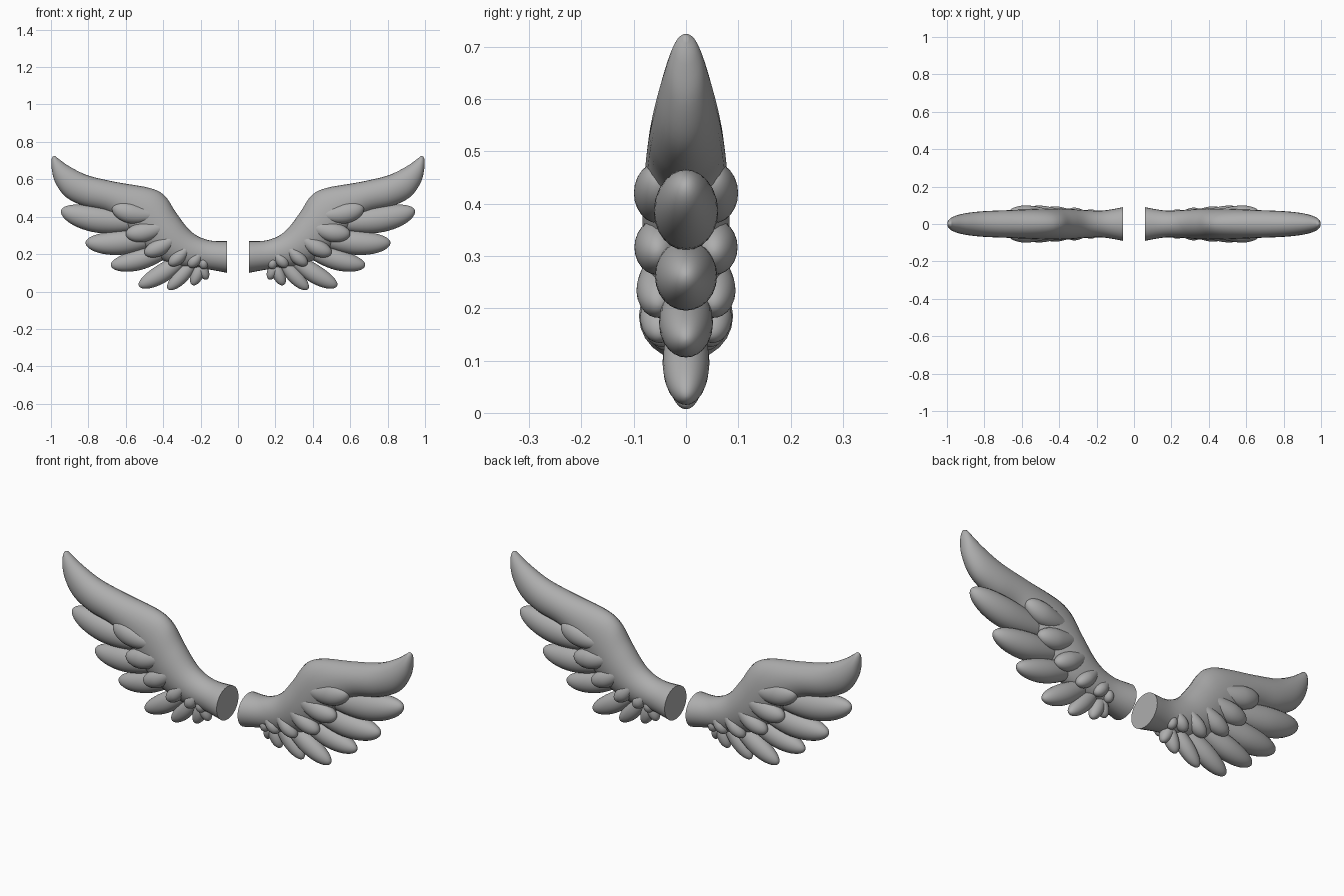
import bpy, bmesh, math
from mathutils import Vector

cube = bpy.data.objects.get("Cube")
if cube:
    bpy.data.objects.remove(cube, do_unlink=True)

grey = bpy.data.materials.new("stone grey")
grey.use_nodes = True
COLOUR = (0.42, 0.42, 0.42, 1)
grey.diffuse_color = COLOUR
grey.node_tree.nodes["Principled BSDF"].inputs["Base Color"].default_value = COLOUR
SIDES = 24


def loft(name, rings, both_faces=False):
    """Skin oval rings, each (centre, half-width vector, half thickness), and mirror."""
    bm = bmesh.new()
    loops = []
    for centre, across, thick in rings:
        loop = []
        for i in range(SIDES):
            a = math.tau * i / SIDES
            loop.append(bm.verts.new(centre + across * math.cos(a) + Vector((0, thick * math.sin(a), 0))))
        loops.append(loop)
    for a, b in zip(loops, loops[1:]):
        for i in range(SIDES):
            j = (i + 1) % SIDES
            bm.faces.new((a[i], a[j], b[j], b[i]))
    bm.faces.new(loops[0])
    bm.faces.new(loops[-1])
    bmesh.ops.recalc_face_normals(bm, faces=bm.faces)
    mesh = bpy.data.meshes.new(name)
    bm.to_mesh(mesh)
    bm.free()
    mesh.materials.append(grey)
    ob = bpy.data.objects.new(name, mesh)
    bpy.context.collection.objects.link(ob)
    mirror = ob.modifiers.new("mirror", 'MIRROR')
    mirror.use_axis = (True, both_faces, False)
    mirror.use_mirror_merge = False
    bpy.ops.object.select_all(action='DESELECT')
    ob.select_set(True)
    bpy.context.view_layer.objects.active = ob
    bpy.ops.object.shade_smooth_by_angle(angle=math.radians(50))


def spline(points, steps):
    """Smooth curve through tuples of numbers."""
    pts = [Vector(p) for p in points]
    pts = [pts[0]] + pts + [pts[-1]]
    out = []
    for a, b, c, d in zip(pts, pts[1:], pts[2:], pts[3:]):
        for k in range(steps):
            t = k / steps
            out.append(0.5 * (2 * b + (c - a) * t + (2 * a - 5 * b + 4 * c - d) * t * t
                              + (3 * b - a - 3 * c + d) * t ** 3))
    return out + [pts[-1]]


def feather(name, base, tip, width, thick, bend=0.0, y=0.0, both=False):
    """Rounded blade from base to tip, sagging by bend."""
    a = Vector((base[0], y, base[1]))
    b = Vector((tip[0], y, tip[1]))
    axis = b - a
    side = Vector((-axis.z, 0, axis.x)).normalized()
    rings = []
    n = 22
    for k in range(n + 1):
        t = math.sin(math.pi / 2 * k / n)
        swell = 0.55 + 0.45 * math.sin(math.pi / 2 * min(t / 0.6, 1))
        fade = max(1 - max((t - 0.5) / 0.5, 0) ** 2.2, 0.0004) ** 0.5
        centre = a + axis * t - side * bend * 4 * t * (1 - t)
        tangent = axis - side * bend * 4 * (1 - 2 * t)
        across = Vector((-tangent.z, 0, tangent.x)).normalized()
        rings.append((centre, across * width * swell * fade, thick * swell * fade))
    loft(name, rings, both)


# Wing arm running into the long leading feather: top x z, bottom x z, half thickness
stations = [
    (0.06, 0.27, 0.06, 0.10, 0.09), (0.16, 0.275, 0.17, 0.12, 0.072),
    (0.25, 0.32, 0.29, 0.13, 0.075), (0.33, 0.42, 0.41, 0.17, 0.083),
    (0.39, 0.51, 0.52, 0.25, 0.083), (0.47, 0.553, 0.60, 0.34, 0.08),
    (0.65, 0.585, 0.69, 0.42, 0.074), (0.80, 0.62, 0.82, 0.455, 0.068),
    (0.90, 0.668, 0.92, 0.505, 0.056), (0.96, 0.71, 0.978, 0.585, 0.038),
    (0.978, 0.724, 0.997, 0.665, 0.022), (0.99, 0.722, 0.996, 0.712, 0.004)]
arm = []
for tx, tz, bx, bz, th in spline(stations, 5):
    top, low = Vector((tx, 0, tz)), Vector((bx, 0, bz))
    arm.append(((top + low) / 2, (top - low) / 2, th))
loft("wing_arm", arm)

# Long flight feathers: base, tip, half width, half thickness, bend
flight = [
    ((0.50, 0.38), (0.945, 0.435), 0.072, 0.062, 0.025),
    ((0.40, 0.31), (0.815, 0.262), 0.066, 0.06, 0.022),
    ((0.34, 0.25), (0.68, 0.14), 0.056, 0.052, 0.018),
    ((0.27, 0.20), (0.53, 0.03), 0.05, 0.045, 0.012),
    ((0.22, 0.19), (0.375, 0.013), 0.04, 0.036, 0.008),
    ((0.19, 0.18), (0.245, 0.035), 0.034, 0.033, 0.006),
    ((0.22, 0.18), (0.165, 0.065), 0.03, 0.033, 0.0)]
for i, f in enumerate(flight):
    feather(f"flight_feather_{i + 1}", *f)

# Short covert feathers raised on the front and back
coverts = [
    ((0.46, 0.41), (0.67, 0.455), 0.055, 0.046, 0.015, 0.054),
    ((0.40, 0.35), (0.60, 0.31), 0.052, 0.045, 0.012, 0.054),
    ((0.34, 0.29), (0.50, 0.205), 0.045, 0.042, 0.01, 0.053),
    ((0.27, 0.24), (0.37, 0.145), 0.036, 0.038, 0.008, 0.05),
    ((0.20, 0.21), (0.265, 0.135), 0.032, 0.033, 0.005, 0.046),
    ((0.19, 0.19), (0.18, 0.12), 0.026, 0.028, 0.0, 0.04)]
for i, c in enumerate(coverts):
    feather(f"covert_feather_{i + 1}", *c, both=True)
